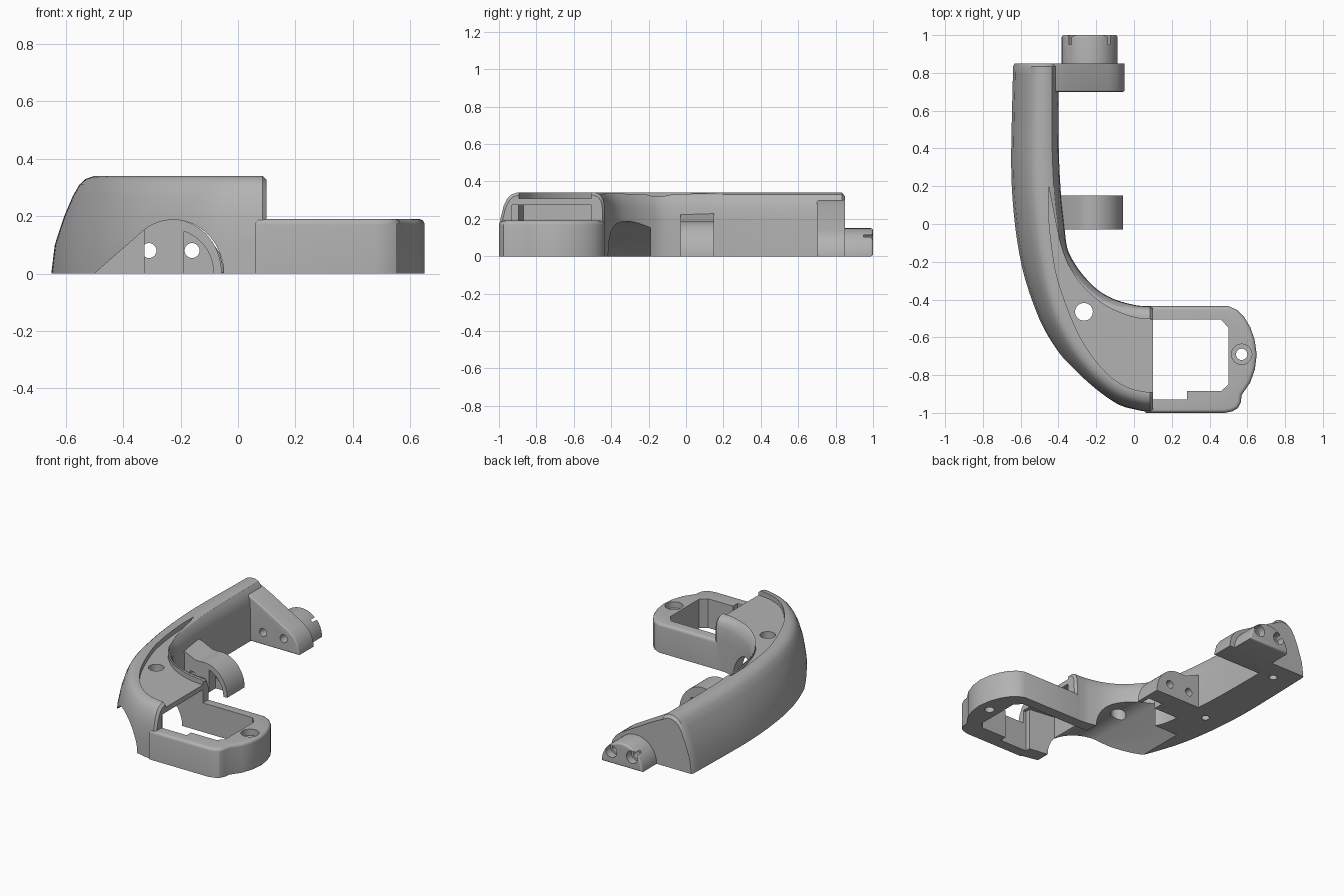
import bpy, bmesh, math
from mathutils import Vector

if "Cube" in bpy.data.objects:
    bpy.data.objects.remove(bpy.data.objects["Cube"])

grey = bpy.data.materials.new("plain grey")
grey.diffuse_color = (0.45, 0.45, 0.45, 1)
grey.use_nodes = True
grey.node_tree.nodes["Principled BSDF"].inputs["Base Color"].default_value = grey.diffuse_color


def make(name, bm):
    bmesh.ops.recalc_face_normals(bm, faces=bm.faces[:])
    me = bpy.data.meshes.new(name)
    bm.to_mesh(me)
    bm.free()
    me.materials.append(grey)
    ob = bpy.data.objects.new(name, me)
    bpy.context.collection.objects.link(ob)
    return ob


def prism(name, pts, lo, hi, axis='z', round_at=None, radius=0.02):
    """Extrude a 2D outline along z or y, optionally rounding one rim."""
    bm = bmesh.new()
    put = (lambda p, h: (p[0], p[1], h)) if axis == 'z' else (lambda p, h: (p[0], h, p[1]))
    a = [bm.verts.new(put(p, lo)) for p in pts]
    b = [bm.verts.new(put(p, hi)) for p in pts]
    n = len(pts)
    bm.faces.new(a)
    bm.faces.new(b)
    for i in range(n):
        bm.faces.new((a[i], a[(i + 1) % n], b[(i + 1) % n], b[i]))
    bmesh.ops.recalc_face_normals(bm, faces=bm.faces[:])
    if round_at is not None:
        k = 2 if axis == 'z' else 1
        rim = [e for e in bm.edges if all(abs(v.co[k] - round_at) < 1e-5 for v in e.verts)]
        bmesh.ops.bevel(bm, geom=rim, offset=radius, segments=4, profile=0.5, affect='EDGES')
    return make(name, bm)


def arc(cx, cy, rx, ry, a0, a1, n):
    return [(cx + rx * math.cos(math.radians(a0 + (a1 - a0) * i / n)),
             cy + ry * math.sin(math.radians(a0 + (a1 - a0) * i / n))) for i in range(n + 1)]


def disc(cx, cy, r):
    return arc(cx, cy, r, r, 0, 348.75, 31)


def spline(rows, sub):
    """Catmull-Rom through rows of any width."""
    out = []
    for i in range(len(rows) - 1):
        p = [rows[max(0, min(len(rows) - 1, j))] for j in (i - 1, i, i + 1, i + 2)]
        for s in range(sub):
            t = s / sub
            out.append([0.5 * (2 * b + (c - a) * t + (2 * a - 5 * b + 4 * c - d) * t * t
                               + (3 * b - a - 3 * c + d) * t ** 3) for a, b, c, d in zip(*p)])
    return out + [list(rows[-1])]


def cut(ob, cutter):
    m = ob.modifiers.new("cut", 'BOOLEAN')
    m.operation, m.solver, m.object = 'DIFFERENCE', 'EXACT', cutter
    bpy.context.view_layer.objects.active = ob
    bpy.ops.object.modifier_apply(modifier=m.name)


# Curved handle: stations of outer xy, inner xy, profile blend (0 arm, 1 wide end)
stations = [(-.64, .835, -.40, .835, 0), (-.648, .5, -.40, .5, 0), (-.65, .3, -.395, .3, 0),
            (-.642, .12, -.385, .14, 0), (-.62, -.08, -.37, 0, 0), (-.585, -.26, -.355, -.12, 0),
            (-.53, -.43, -.325, -.19, .1), (-.46, -.59, -.27, -.27, .25), (-.36, -.74, -.19, -.35, .45),
            (-.24, -.86, -.10, -.40, .65), (-.1, -.95, 0, -.428, .85), (.02, -.985, .05, -.434, 1),
            (.085, -.995, .085, -.435, 1)]
arm_out = [(0, 0), (.012, .1), (.045, .2), (.075, .27), (.098, .31), (.12, .33), (.15, .34)]
end_out = [(0, 0), (0, .1), (.003, .2), (.02, .27), (.04, .31), (.06, .33), (.09, .34)]
arm_in = [(.06, .34), (.035, .33), (.018, .305), (.004, .26), (0, .2), (0, 0)]
end_in = [(.05, .34), (.025, .33), (.01, .31), (.002, .28), (0, .2), (0, 0)]


def section(st, scale=1, shift=(0, 0)):
    O, I, w = Vector(st[0:2]), Vector(st[2:4]), st[4]
    d, mid = (I - O).normalized(), (O + I) / 2
    pts = []
    for prof_a, prof_b, base, sign in ((arm_out, end_out, O, 1), (arm_in, end_in, I, -1)):
        for (ia, z), (ib, z2) in zip(prof_a, prof_b):
            inset = ia + (ib - ia) * w
            p = base + d * inset * sign
            p = mid + (p - mid) * scale + Vector(shift)
            pts.append((p.x, p.y, (z + (z2 - z) * w) * scale))
    return pts


rows = spline(stations, 5)
rings = [section(rows[0], .94, (0, .015))] + [section(r) for r in rows] + [section(rows[-1], .96, (.015, 0))]
bm = bmesh.new()
vs = [[bm.verts.new(p) for p in r] for r in rings]
for a, b in zip(vs, vs[1:]):
    for i in range(len(a)):
        j = (i + 1) % len(a)
        bm.faces.new((a[i], a[j], b[j], b[i]))
bm.faces.new(vs[0])
bm.faces.new(vs[-1])
handle = make("curved_handle", bm)

# Low frame at the front right
frame = prism("low_frame", [(.06, -.435), (.50, -.435), (.545, -.455), (.585, -.495), (.615, -.545), (.638, -.61),
                            (.65, -.69), (.64, -.77), (.615, -.84), (.57, -.905), (.565, -.945), (.55, -.975),
                            (.52, -.992), (.48, -1), (.06, -1)], 0, .19, round_at=.19)

# Rear plate, rear boss and middle bracket
plate = prism("rear_plate", [(-.46, 0), (-.46, .31), (-.42, .30), (-.36, .27), (-.13, .14), (-.09, .11),
                             (-.063, .07), (-.05, .02), (-.05, 0)], .70, .85, 'y', .70, .008)
boss = prism("rear_boss", arc(-.235, 0, .148, .15, 0, 180, 32), .84, 1.0, 'y', 1.0, .012)
bracket = prism("middle_bracket", arc(-.225, 0, .168, .187, 0, 100, 24)
                + [(-.29, .187), (-.36, .22), (-.43, .24), (-.43, 0)], -.03, .15, 'y')

# Cutters: tunnel under the handle, pocket, top recess, holes
tunnel = prism("tunnel_cutter", arc(-.225, 0, .175, .187, 0, 125, 28) + [(-.5, 0), (-.5, -.1), (-.05, -.1)],
               -1.2, -.19, 'y')
pocket = prism("pocket_cutter", [(-.1, -.505), (.46, -.505), (.5, -.55), (.5, -.85), (.46, -.885),
                                 (.28, -.885), (.28, -.93), (.08, -.93), (.08, -.895), (-.1, -.87)], -.1, .275)
lens = spline([(-.452, .2), (-.452, .05), (-.43, -.16), (-.39, -.34), (-.285, -.6), (-.15, -.785),
               (-.02, -.87), (.12, -.895)], 4) + \
    spline([(.12, -.505), (.03, -.5), (-.06, -.475), (-.17, -.42), (-.28, -.32), (-.35, -.21),
            (-.395, -.08), (-.425, .06)], 4)
recess = prism("recess_cutter", lens, .308, .5)
top_hole = prism("top_hole_cutter", disc(-.265, -.465, .047), -.1, .5)
frame_hole = prism("frame_hole_cutter", disc(.57, -.69, .03), -.1, .5)
frame_sink = prism("frame_sink_cutter", disc(.57, -.69, .054), .15, .5)
socket = prism("socket_cutter", [(-.19, -.05), (-.085, -.05)] + arc(-.235, 0, .15, .155, 0, 72, 16), -.1, .04, 'y')
cutters = [tunnel, pocket, recess, top_hole, frame_hole, frame_sink, socket]

for c in (tunnel, pocket, recess, top_hole):
    cut(handle, c)
for c in (pocket, frame_hole, frame_sink):
    cut(frame, c)
cut(bracket, socket)

# Screw holes through the brackets and blind holes under the arm
for x in (-.31, -.16):
    bolt = prism("bolt_cutter", disc(x, .08, .026), -.5, 1.2, 'y')
    sink = prism("bolt_sink_cutter", disc(x, .08, .04), .95, 1.2, 'y')
    for ob in (plate, boss, bracket):
        cut(ob, bolt)
    cut(boss, sink)
    cutters += [bolt, sink]
for y in (.08, .72):
    pin = prism("pin_cutter", disc(-.5, y, .025), -.1, .12)
    cut(handle, pin)
    cutters.append(pin)

for c in cutters:
    bpy.data.objects.remove(c)
for ob in (handle, frame, plate, boss, bracket):
    bpy.ops.object.select_all(action='DESELECT')
    ob.select_set(True)
    bpy.context.view_layer.objects.active = ob
    bpy.ops.object.shade_smooth_by_angle(angle=math.radians(32))
